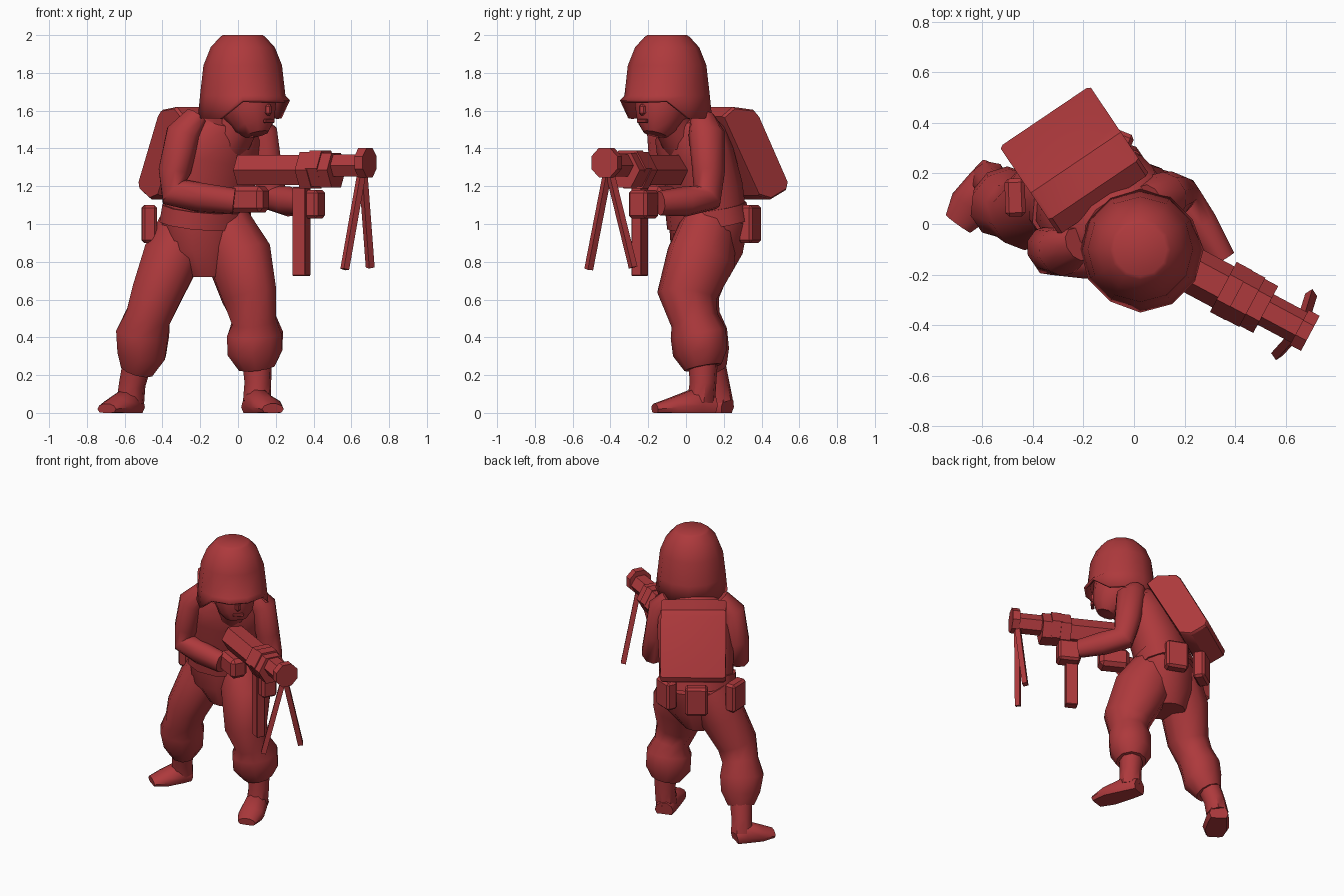
import bpy, bmesh, math
from mathutils import Vector as V, Matrix

red = bpy.data.materials.new("toy_red")
red.diffuse_color = (0.42, 0.041, 0.045, 1)

UP = V((0, 0, 1))
F = V((0.56, -0.83, 0)).normalized()    # body facing direction
W = V((0.83, 0.56, 0)).normalized()     # towards the figure's left hand
H = V((0.71, -0.71, 0)).normalized()    # head facing direction
G = V((0.88, -0.47, 0)).normalized()    # weapon direction


def finish(name, bm, angle=45):
    bmesh.ops.recalc_face_normals(bm, faces=bm.faces)
    me = bpy.data.meshes.new(name)
    bm.to_mesh(me)
    bm.free()
    ob = bpy.data.objects.new(name, me)
    bpy.context.collection.objects.link(ob)
    me.materials.append(red)
    bpy.ops.object.select_all(action='DESELECT')
    ob.select_set(True)
    bpy.context.view_layer.objects.active = ob
    bpy.ops.object.shade_smooth_by_angle(angle=math.radians(angle))
    return ob


def skin(name, rings, cap_start=True, angle=45):
    """Join rings of points into a skin with capped ends."""
    bm = bmesh.new()
    rs = [[bm.verts.new(p) for p in r] for r in rings]
    n = len(rs[0])
    for a, b in zip(rs, rs[1:]):
        for i in range(n):
            bm.faces.new((a[i], a[(i + 1) % n], b[(i + 1) % n], b[i]))
    if cap_start:
        bm.faces.new(rs[0])
    bm.faces.new(rs[-1])
    return finish(name, bm, angle)


def tube(name, pts, hint=W, n=10, angle=45, floor=None):
    """Tube along points (x, y, z, radius along hint, radius across)."""
    P = [V(p[:3]) for p in pts]
    rings = []
    for i, p in enumerate(pts):
        t = (P[min(i + 1, len(P) - 1)] - P[max(i - 1, 0)]).normalized()
        u = (hint - t * hint.dot(t)).normalized()
        v = t.cross(u)
        ring = []
        for k in range(n):
            a = 2 * math.pi * (k + 0.5) / n
            q = P[i] + u * math.cos(a) * p[3] + v * math.sin(a) * p[-1]
            if floor is not None:
                q.z = max(q.z, floor)
            ring.append(q)
        rings.append(ring)
    return skin(name, rings, True, angle)


def box(name, c, size, out=F, bevel=0.012):
    """Bevelled box; size is (across, outwards, up)."""
    across = UP.cross(out).normalized()
    rot = Matrix((across, out, UP)).transposed()
    bm = bmesh.new()
    bmesh.ops.create_cube(bm, size=1)
    bmesh.ops.scale(bm, vec=size, verts=bm.verts)
    bmesh.ops.bevel(bm, geom=bm.edges[:], offset=bevel, segments=1, affect='EDGES')
    bmesh.ops.transform(bm, matrix=Matrix.Translation(c) @ rot.to_4x4(), verts=bm.verts)
    return finish(name, bm, 30)


# Helmet: open shell, low at the back and sides, flared brim in front
hc = V((0.025, -0.1, 0))
rings = []
for z, r in ((0, 0), (1.68, 0.226), (1.84, 0.208), (1.935, 0.17), (1.99, 0.12), (2.0, 0.105)):
    ring = []
    for k in range(12):
        a = 2 * math.pi * (k + 0.5) / 12
        d = H * math.cos(a) + H.cross(-UP) * math.sin(a)
        front = math.cos(a) > 0.3
        rr, zz = (r, z) if z else ((0.25, 1.655) if front else (0.238, 1.56))
        ring.append(hc + d * rr + UP * zz)
    rings.append(ring)
helmet = skin("helmet", rings, cap_start=False)
shell = helmet.modifiers.new("thickness", 'SOLIDIFY')
shell.thickness = 0.02
shell.offset = -1

# Head, nose, mouth and neck
tube("head", [(0.1, -0.165, 1.475, .065, .065), (0.09, -0.155, 1.52, .11, .11),
              (0.06, -0.13, 1.6, .14, .15), (0.04, -0.11, 1.75, .16, .16)], hint=H.cross(UP))
box("nose", V((0.06, -0.13, 1.605)) + H * 0.14, (0.035, 0.04, 0.06))
box("mouth", V((0.09, -0.155, 1.545)) + H * 0.106, (0.07, 0.02, 0.02), H, bevel=0.004)
tube("neck", [(-0.04, -0.02, 1.44, .11), (0.04, -0.1, 1.56, .09)])

# Jacket, belt and pelvis
tube("torso", [(-0.17, 0.115, 1.04, .245, .185), (-0.145, 0.09, 1.2, .255, .185),
               (-0.105, 0.05, 1.37, .255, .175), (-0.08, 0.02, 1.48, .24, .16),
               (-0.06, -0.01, 1.56, .15, .12)], n=12)
tube("belt", [(-0.175, 0.12, 1.0, .265, .2), (-0.165, 0.105, 1.09, .26, .195)], n=12)
tube("pelvis", [(-0.18, 0.11, 0.72, .11, .13), (-0.18, 0.11, 0.85, .22, .175),
                (-0.175, 0.12, 1.02, .255, .19)], n=12)

# Trouser legs, gathered below the knee, with boots
legs = {
    "left": ([(-0.07, 0.12, 1.0, .14, .15), (0.01, 0.08, 0.82, .17, .19),
              (0.06, 0.005, 0.62, .145, .165), (0.085, 0.045, 0.49, .12, .13),
              (0.09, 0.065, 0.42, .155, .145), (0.09, 0.075, 0.32, .155, .14),
              (0.1, 0.09, 0.24, .1, .1)],
             [(0.1, 0.09, 0.3, .082), (0.105, 0.09, 0.16, .072), (0.1, 0.08, 0.06, .075)],
             [(0.075, 0.145, 0.03, .06, .062), (0.105, 0.06, 0.04, .1, .075),
              (0.155, -0.07, 0.03, .055, .088), (0.185, -0.165, 0.02, .03, .06)]),
    "right": ([(-0.27, 0.12, 1.0, .15, .15), (-0.355, 0.09, 0.82, .155, .165),
               (-0.435, 0.035, 0.62, .138, .14), (-0.475, 0.055, 0.51, .125, .125),
               (-0.505, 0.08, 0.42, .15, .135), (-0.51, 0.1, 0.31, .135, .13),
               (-0.535, 0.13, 0.225, .09, .09)],
              [(-0.525, 0.12, 0.3, .082), (-0.56, 0.16, 0.15, .072), (-0.57, 0.175, 0.06, .075)],
              [(-0.545, 0.22, 0.03, .06, .062), (-0.58, 0.165, 0.04, .1, .075),
               (-0.645, 0.07, 0.03, .055, .088), (-0.695, 0.0, 0.02, .03, .06)]),
}
for side, (leg, shaft, foot) in legs.items():
    tube(side + "_trouser_leg", leg)
    tube(side + "_boot_shaft", shaft, n=8)
    tube(side + "_boot_foot", foot, hint=UP, floor=0.0)

# Arms: upper sleeve through the elbow to the wrist
tube("right_arm", [(-0.22, -0.08, 1.57, .06, .07), (-0.29, -0.11, 1.48, .09, .1),
                   (-0.335, -0.1, 1.28, .088, .095), (-0.335, -0.115, 1.17, .088, .09),
                   (-0.2, -0.14, 1.14, .075, .08), (-0.02, -0.15, 1.12, .065, .07)])
tube("left_arm", [(0.06, 0.09, 1.56, .06, .07), (0.12, 0.11, 1.48, .09, .1),
                  (0.155, 0.12, 1.28, .08, .09), (0.185, 0.11, 1.14, .08, .085),
                  (0.265, 0.0, 1.12, .07, .08), (0.35, -0.14, 1.11, .055, .065)])
box("right_fist", (0.06, -0.14, 1.13), (0.12, 0.2, 0.14), out=G, bevel=0.025)
box("left_fist", (0.375, -0.225, 1.105), (0.11, 0.15, 0.15), out=G, bevel=0.015)

# Backpack: slanted slab extruded across the back
prof = ((0.13, 1.57), (0.2, 1.62), (0.33, 1.605), (0.36, 1.575),
        (0.55, 1.215), (0.54, 1.18), (0.44, 1.13), (0.36, 1.15))
slab = []
for s, k in ((-0.27, 0.96), (-0.255, 1), (0.145, 1), (0.16, 0.96)):
    slab.append([W * s - F * (0.34 + (d - 0.34) * k) + UP * (1.38 + (z - 1.38) * k)
                 for d, z in prof])
skin("backpack", slab, angle=35)

# Three belt pouches around the back
for name, ang, dist in (("left_pouch", 68, 0.24), ("back_pouch", 124, 0.25), ("right_pouch", 182, 0.3)):
    a = math.radians(ang)
    d = V((math.cos(a), math.sin(a), 0))
    box(name, V((-0.17, 0.115, 1.0)) + d * dist, (0.15, 0.08, 0.2), out=d, bevel=0.015)

# Machine gun: hexagonal stepped body along its axis
start = V((0.0, -0.06, 1.285))
for name, t0, t1, r, z in (("gun_body", 0.02, 0.42, .092, 0), ("gun_front_ring", .40, .47, .112, 0),
                           ("gun_collar", .46, .53, .11, .008), ("gun_rear_ring", .52, .59, .105, 0),
                           ("gun_barrel", .58, .76, .068, .025), ("gun_muzzle", .74, .79, .085, .04)):
    a, b = start + G * t0, start + G * t1
    tube(name, [(a.x, a.y, a.z + z, r), (b.x, b.y, b.z + z, r)], hint=UP,
         n=8 if "muzzle" in name else 6, angle=25)
box("gun_magazine", (0.335, -0.245, 0.96), (0.06, 0.08, 0.47), out=G, bevel=0.004)

# Bipod legs
for name, end in (("bipod_right_leg", (0.565, -0.515, 0.76)), ("bipod_left_leg", (0.70, -0.28, 0.77))):
    tube(name, [(0.66, -0.41, 1.3, .024), (*end, .024)], hint=W, n=4, angle=20)
